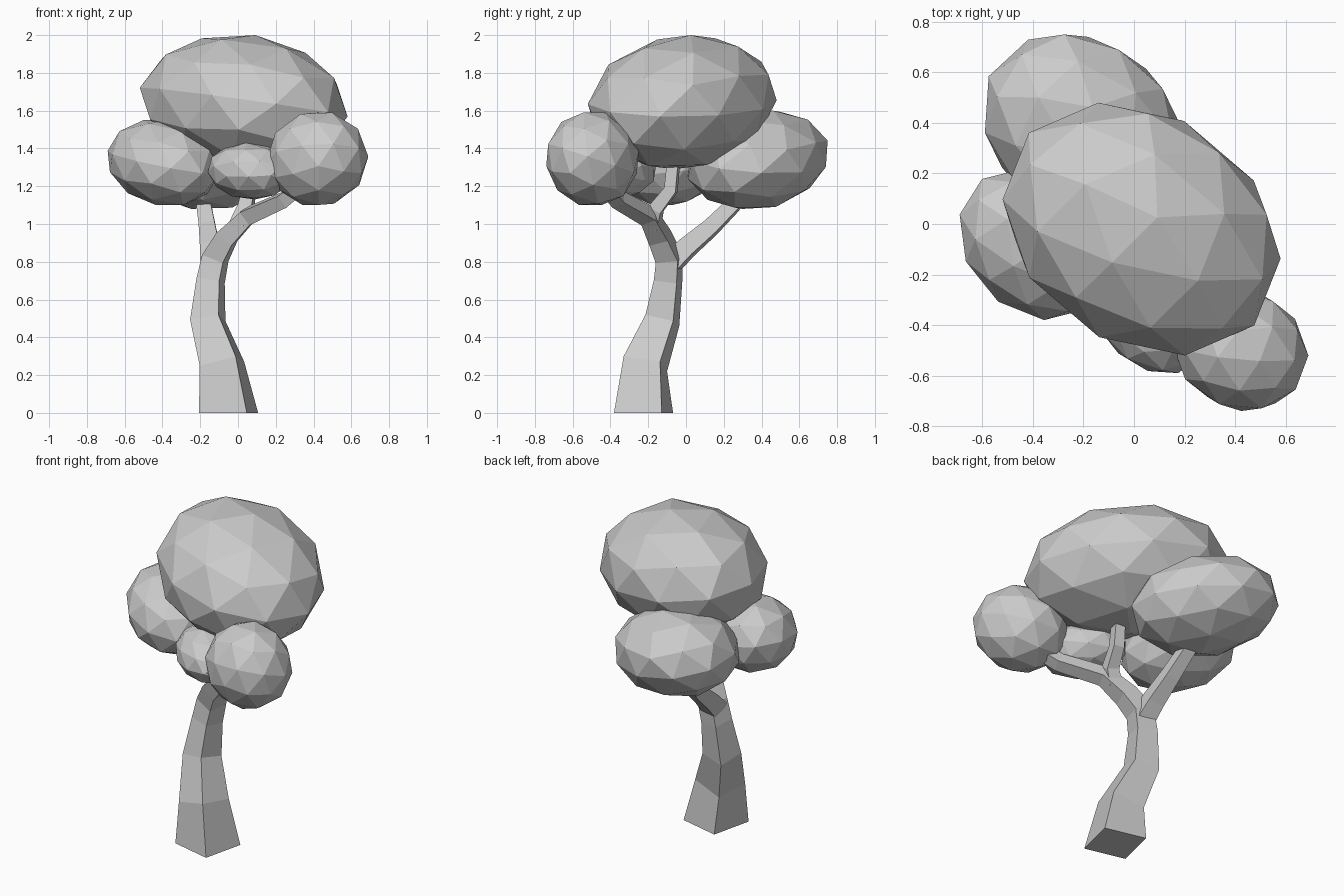
import bpy
import bmesh
from math import radians
from mathutils import Vector, Matrix

cube = bpy.data.objects.get("Cube")
if cube:
    bpy.data.objects.remove(cube, do_unlink=True)

# One plain grey for the whole tree
grey = bpy.data.materials.new("plain_grey")
colour = (0.6, 0.6, 0.6, 1.0)
grey.diffuse_color = colour
grey.use_nodes = True
grey.node_tree.nodes["Principled BSDF"].inputs["Base Color"].default_value = colour


def finish(name, bm):
    bmesh.ops.recalc_face_normals(bm, faces=bm.faces[:])
    mesh = bpy.data.meshes.new(name)
    bm.to_mesh(mesh)
    bm.free()
    mesh.materials.append(grey)
    obj = bpy.data.objects.new(name, mesh)
    bpy.context.collection.objects.link(obj)
    return obj


def foliage(name, low, high, shape, tilt, spin=0):
    """Faceted ellipsoid, long axis on the diagonal, fitted to a box."""
    bm = bmesh.new()
    bmesh.ops.create_icosphere(bm, subdivisions=2, radius=1)
    turn = (Matrix.Rotation(radians(135), 4, 'Z')
            @ Matrix.Rotation(radians(-tilt), 4, 'Y')
            @ Matrix.Diagonal((*shape, 1))
            @ Matrix.Rotation(radians(spin), 4, 'Z')
            @ Matrix.Rotation(radians(spin / 2), 4, 'X'))
    bm.transform(turn)
    for axis in range(3):
        values = [v.co[axis] for v in bm.verts]
        a, b = min(values), max(values)
        for v in bm.verts:
            t = (v.co[axis] - a) / (b - a)
            v.co[axis] = low[axis] + t * (high[axis] - low[axis])
    return finish(name, bm)


def limb(name, path, sides, upright_start=False):
    """Four-sided tapered tube along a path."""
    points = [Vector(p) for p in path]
    bm = bmesh.new()
    rings = []
    reference = Vector((0.97, -0.23, 0))
    for i, (p, side) in enumerate(zip(points, sides)):
        ahead = points[min(i + 1, len(points) - 1)] - p
        behind = p - points[max(i - 1, 0)]
        tangent = (ahead.normalized() + behind.normalized()).normalized()
        if i == 0 and upright_start:
            tangent = Vector((0, 0, 1))
        u = (reference - tangent * reference.dot(tangent)).normalized()
        v = tangent.cross(u)
        reference = u
        h = side / 2
        rings.append([bm.verts.new(p + u * a * h + v * b * h)
                      for a, b in ((-1, -1), (1, -1), (1, 1), (-1, 1))])
    for lower, upper in zip(rings, rings[1:]):
        for k in range(4):
            n = (k + 1) % 4
            bm.faces.new((lower[k], lower[n], upper[n], upper[k]))
    bm.faces.new(rings[0][::-1])
    bm.faces.new(rings[-1])
    return finish(name, bm)


# Leaning trunk that continues into the front branch
limb("trunk",
     [(-0.05, -0.225, 0), (-0.085, -0.215, 0.26), (-0.16, -0.125, 0.49),
      (-0.145, -0.095, 0.7), (-0.12, -0.09, 0.82), (-0.06, -0.14, 0.93),
      (0.05, -0.2, 1.04), (0.25, -0.36, 1.13), (0.36, -0.44, 1.22)],
     [0.26, 0.2, 0.155, 0.125, 0.12, 0.105, 0.085, 0.075, 0.07],
     upright_start=True)

# Branch to the rear foliage
limb("rear_branch",
     [(-0.135, -0.09, 0.78), (-0.145, 0.0, 0.87), (-0.16, 0.13, 0.98),
      (-0.18, 0.25, 1.1), (-0.2, 0.33, 1.22)],
     [0.11, 0.1, 0.085, 0.075, 0.07])

# Short branch up to the crown
limb("crown_branch",
     [(0.0, -0.18, 0.99), (0.04, -0.16, 1.08), (0.06, -0.08, 1.18),
      (0.06, -0.065, 1.34)],
     [0.08, 0.075, 0.065, 0.06])

# Foliage masses
foliage("crown_foliage", (-0.52, -0.52, 1.29), (0.58, 0.48, 2.0),
        (0.58, 0.46, 0.35), 7, 20)
foliage("rear_foliage", (-0.59, 0.01, 1.08), (0.18, 0.75, 1.6),
        (0.41, 0.34, 0.25), 10, 35)
foliage("left_foliage", (-0.69, -0.38, 1.1), (-0.1, 0.22, 1.55),
        (0.34, 0.27, 0.21), 10, 10)
foliage("small_foliage", (-0.16, -0.59, 1.13), (0.29, -0.16, 1.43),
        (0.24, 0.18, 0.15), 4, 50)
foliage("front_foliage", (0.15, -0.74, 1.1), (0.69, -0.25, 1.59),
        (0.27, 0.24, 0.24), -8, 25)
